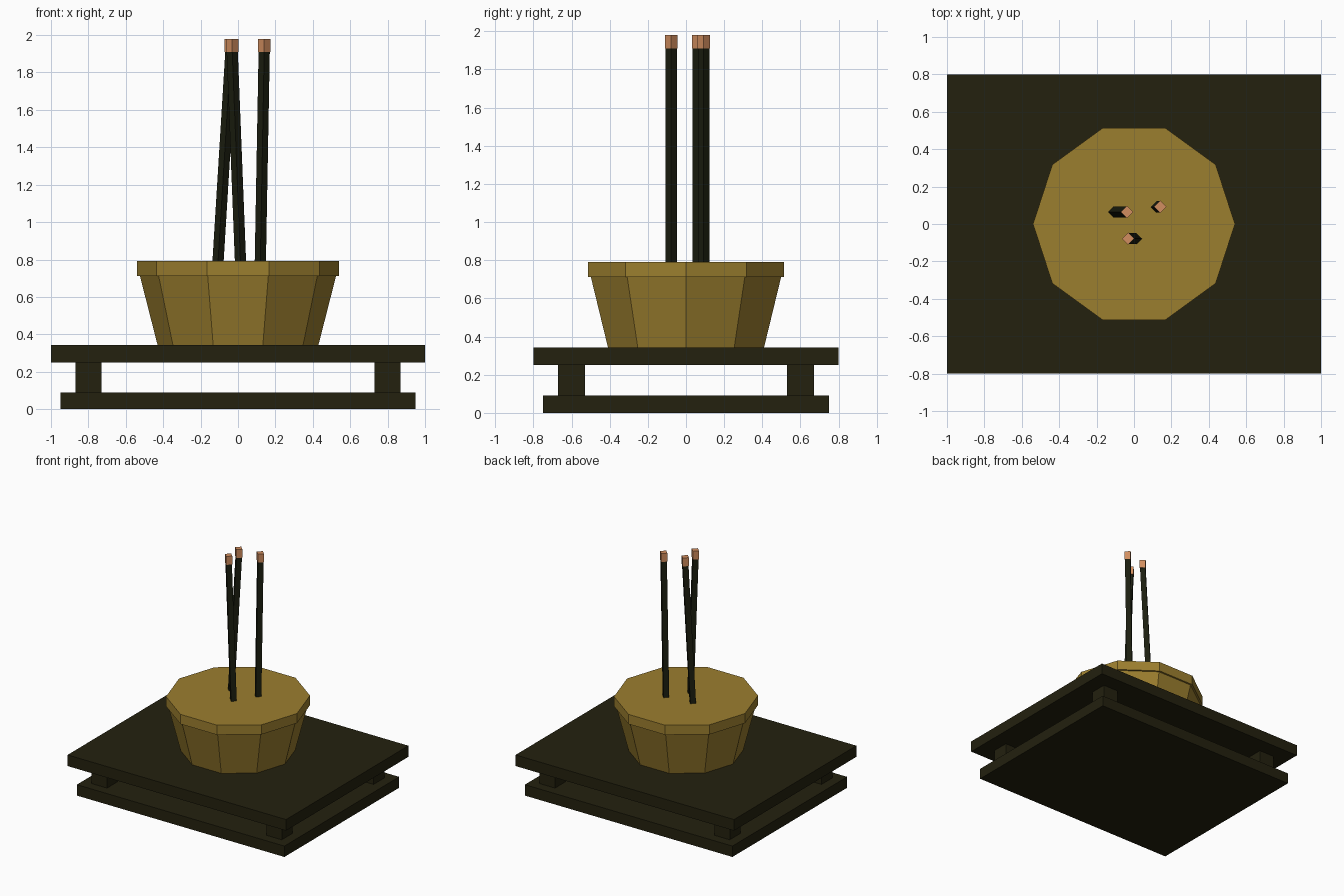
import bpy, math
from mathutils import Vector

if "Cube" in bpy.data.objects:
    bpy.data.objects.remove(bpy.data.objects["Cube"])


def material(name, rgb):
    m = bpy.data.materials.new(name)
    m.diffuse_color = (*rgb, 1)
    m.use_nodes = True
    m.node_tree.nodes["Principled BSDF"].inputs["Base Color"].default_value = m.diffuse_color
    return m


DARK_WOOD = material("dark_wood", (0.017, 0.015, 0.0045))
BRASS = material("brass", (0.33, 0.21, 0.028))
INCENSE = material("dark_incense", (0.011, 0.013, 0.005))
EMBER = material("ember_orange", (0.64, 0.27, 0.115))


def add_mesh(name, verts, faces, mat):
    me = bpy.data.meshes.new(name)
    me.from_pydata(verts, [], faces)
    me.materials.append(mat)
    ob = bpy.data.objects.new(name, me)
    bpy.context.collection.objects.link(ob)
    return ob


def box(name, cx, cy, hx, hy, z0, z1, mat):
    bpy.ops.mesh.primitive_cube_add(size=1, location=(cx, cy, (z0 + z1) / 2))
    ob = bpy.context.object
    ob.name = name
    ob.scale = (2 * hx, 2 * hy, z1 - z0)
    ob.data.materials.append(mat)


def loft(name, rings, sides, mat):
    """Closed skin through rings of (centre x, centre y, z, radius)."""
    verts, faces = [], []
    for x, y, z, r in rings:
        for i in range(sides):
            a = 2 * math.pi * i / sides
            verts.append(Vector((x + r * math.cos(a), y + r * math.sin(a), z)))
    for k in range(len(rings) - 1):
        for i in range(sides):
            j = (i + 1) % sides
            lo, hi = k * sides, (k + 1) * sides
            faces.append((lo + i, lo + j, hi + j, hi + i))
    faces.append(tuple(reversed(range(sides))))
    last = (len(rings) - 1) * sides
    faces.append(tuple(range(last, last + sides)))
    return add_mesh(name, verts, faces, mat)


# Two-tier stand
box("stand_base", 0, 0, 0.95, 0.75, 0, 0.09, DARK_WOOD)
box("stand_top", 0, 0, 1.0, 0.8, 0.25, 0.342, DARK_WOOD)
for sx, side in ((-1, "left"), (1, "right")):
    for sy, end in ((-1, "front"), (1, "back")):
        box(f"stand_post_{end}_{side}", sx * 0.8, sy * 0.6, 0.07, 0.07,
            0.09, 0.25, DARK_WOOD)

# Ten-sided bowl with a rim
loft("bowl", [(0, 0, 0.343, 0.43), (0, 0, 0.711, 0.524),
              (0, 0, 0.711, 0.54), (0, 0, 0.791, 0.54)], 10, BRASS)

# Leaning incense sticks with upright glowing tips: foot x, tip x, y
for n, (foot, tip, y) in enumerate([(-0.108, -0.038, 0.064),
                                    (0.014, -0.031, -0.078),
                                    (0.119, 0.14, 0.092)], 1):
    loft(f"incense_stick_{n}", [(foot, y, 0.77, 0.03), (tip, y, 1.912, 0.03)],
         4, INCENSE)
    loft(f"incense_tip_{n}", [(tip, y, 1.91, 0.033), (tip, y, 1.98, 0.033)],
         4, EMBER)
